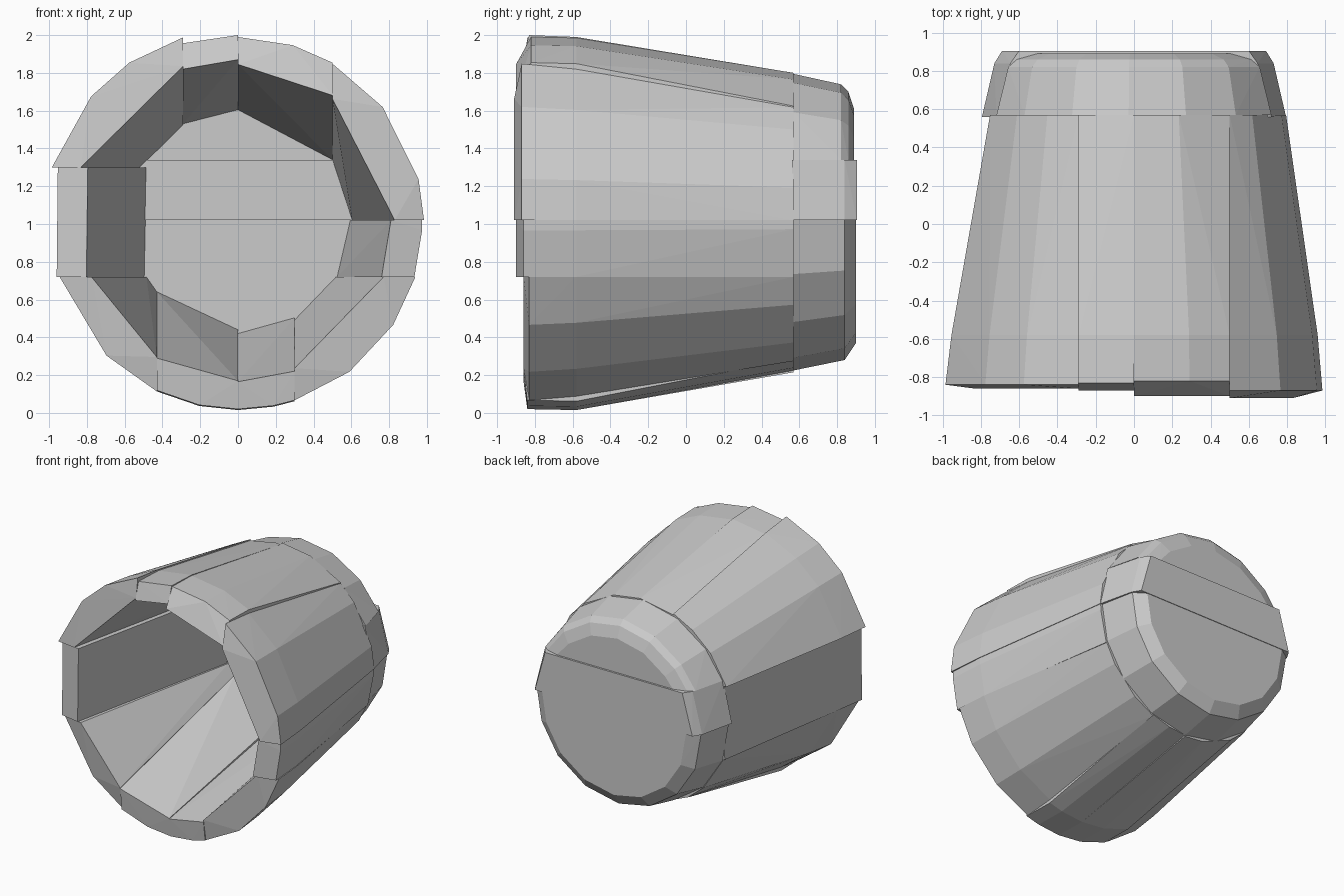
import bpy, bmesh
from math import sin, cos, radians, sqrt

if "Cube" in bpy.data.objects:
    bpy.data.objects.remove(bpy.data.objects["Cube"])


def hull(name, pts):
    """Convex flat-faced solid around a point cloud (given about the z = 1 axis)."""
    bm = bmesh.new()
    for x, y, z in pts:
        bm.verts.new((x, y, z + 1))
    res = bmesh.ops.convex_hull(bm, input=bm.verts[:])
    junk = {g for g in res["geom_interior"] + res["geom_unused"]
            if isinstance(g, bmesh.types.BMVert)}
    bmesh.ops.delete(bm, geom=[v for v in junk if v.is_valid], context='VERTS')
    bmesh.ops.recalc_face_normals(bm, faces=bm.faces[:])
    me = bpy.data.meshes.new(name)
    bm.to_mesh(me)
    bm.free()
    ob = bpy.data.objects.new(name, me)
    bpy.context.collection.objects.link(ob)
    return ob


def on_cut(cut, r):
    """Point at radius r on a straight cutting plane (axis, offset, side)."""
    axis, c, side = cut
    d = side * sqrt(r * r - c * c)
    return (c, d) if axis == 'x' else (d, c)


def arc(a, b, angles, r):
    """Ends on the two cuts, radial points in between."""
    return [on_cut(a, r), on_cut(b, r)] + [
        (r * cos(radians(t)), r * sin(radians(t))) for t in angles]


# Cuts between staves, counter-clockwise from the right side
cuts = [('z', .02, 1), ('x', .5, 1), ('x', 0, 1), ('x', -.29, 1), ('z', .3, -1),
        ('z', -.28, -1), ('x', -.43, -1), ('x', 0, -1), ('x', .3, -1), ('z', -.28, 1)]

# Per stave: mid angles, rim y inside/outside, outer radii front/belly/back, inner radii
staves = [
    ([39, 14], -.91, -.87, .985, .96, .795, .83, .605),
    ([73], -.90, -.82, .99, .985, .80, .845, .605),
    ([], -.87, -.83, 1.0, .99, .80, .87, .605),
    ([124, 139], -.86, -.84, 1.03, 1.0, .81, .885, .60),
    ([], -.86, -.83, 1.0, .96, .79, .85, .57),
    ([225], -.86, -.82, .985, .96, .78, .825, .56),
    ([258], -.86, -.84, .98, .985, .785, .83, .56),
    ([281], -.86, -.84, .98, .985, .775, .835, .58),
    ([307, 327], -.86, -.83, .98, .96, .785, .82, .59),
    ([358], -.90, -.86, .975, .955, .79, .81, .595),
]

# Tapered side wall
for i, (mids, yi, yo, rf, rm, rb, nf, nb) in enumerate(staves):
    a, b = cuts[i], cuts[(i + 1) % len(cuts)]
    pts = []
    for y, r in ((yo, rf), (-.58, rm), (.57, rb)):
        pts += [(x, y, z) for x, z in arc(a, b, mids, r)]
    for y, r in ((yi, nf), (.57, nb)):
        pts += [(x, y, z) for x, z in arc(a, b, [], r)]
    hull(f"wall_stave_{i + 1}", pts)


# Closed end, three slabs with bevelled rims
def slab(name, ends, angles, rings):
    pts = []
    for y, r in rings:
        for c in ends:
            for s in (-1, 1):
                x, z = on_cut(('z', c, s), r)
                pts.append((x, y, z))
        pts += [(r * cos(radians(t)), y, r * sin(radians(t))) for t in angles]
    hull(name, pts)


slab("base_top", [.34], [48, 70, 92, 114, 136],
     [(.57, .795), (.82, .74), (.86, .70), (.89, .61)])
slab("base_middle", [.02, .34], [], [(.56, .795), (.84, .73), (.905, .69)])
slab("base_bottom", [.02], [-20, -42, -66, -90, -112, -135, -158],
     [(.57, .775), (.84, .72), (.90, .63)])
